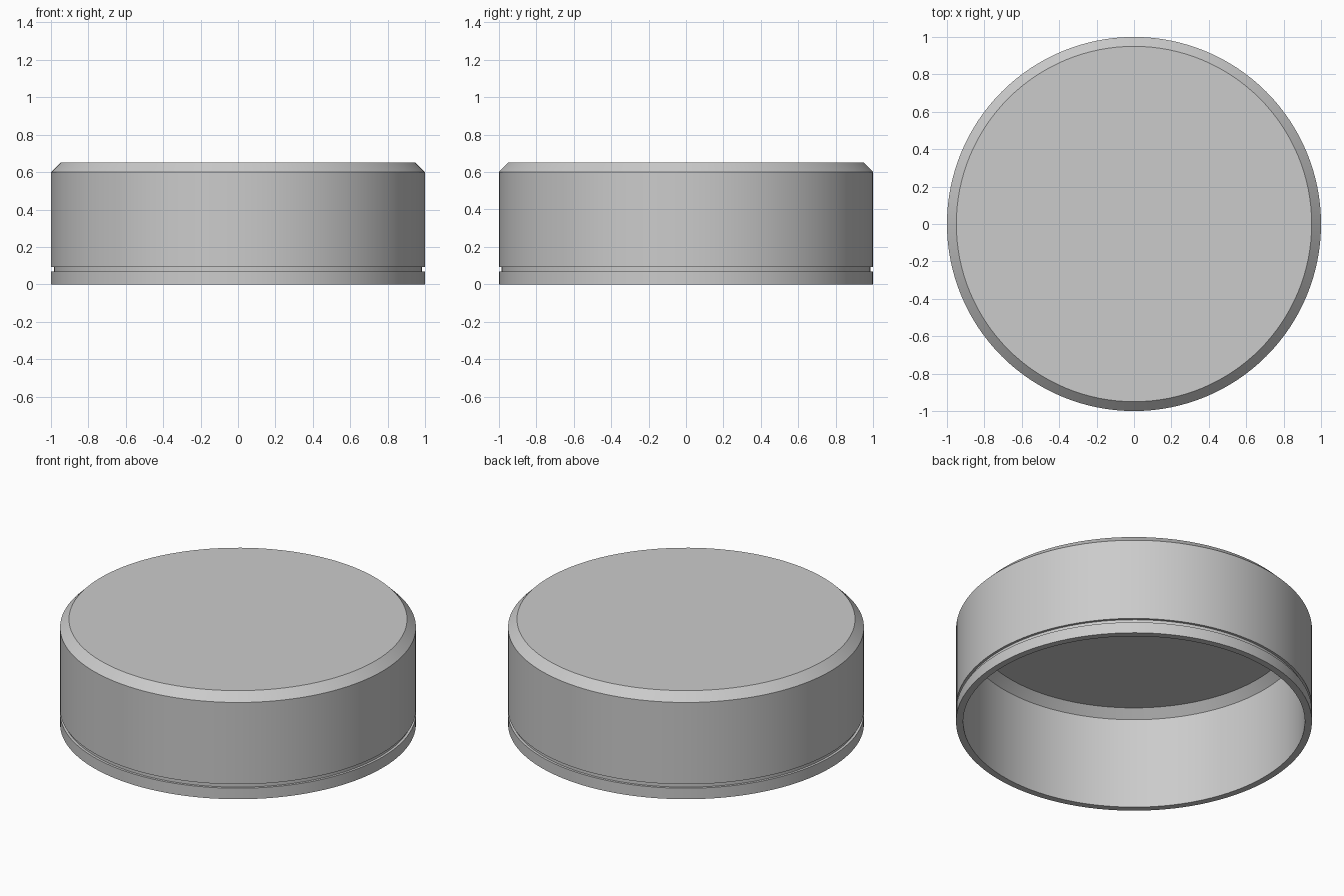
import bpy
import bmesh
from math import radians, tau
from mathutils import Vector

cube = bpy.data.objects.get("Cube")
if cube:
    bpy.data.objects.remove(cube, do_unlink=True)

SEGMENTS = 128

# Plain grey finish
grey = bpy.data.materials.new("grey")
grey.use_nodes = True
colour = (0.6, 0.6, 0.6, 1)
grey.diffuse_color = colour
grey.node_tree.nodes["Principled BSDF"].inputs["Base Color"].default_value = colour


def lathe(name, profile, material):
    """Revolve a (radius, height) profile around the z axis."""
    bm = bmesh.new()
    verts = [bm.verts.new((r, 0, z)) for r, z in profile]
    edges = [bm.edges.new(pair) for pair in zip(verts, verts[1:])]
    bmesh.ops.spin(bm, geom=verts + edges, cent=Vector(), axis=(0, 0, 1),
                   angle=tau, steps=SEGMENTS)
    bmesh.ops.remove_doubles(bm, verts=bm.verts, dist=0.0001)
    bmesh.ops.recalc_face_normals(bm, faces=bm.faces)
    mesh = bpy.data.meshes.new(name)
    bm.to_mesh(mesh)
    bm.free()
    mesh.materials.append(material)
    obj = bpy.data.objects.new(name, mesh)
    bpy.context.collection.objects.link(obj)
    bpy.ops.object.select_all(action="DESELECT")
    obj.select_set(True)
    bpy.context.view_layer.objects.active = obj
    bpy.ops.object.shade_smooth_by_angle(angle=radians(30))
    return obj


# Outside of the cap: top, bevel, side wall, narrow groove, bottom band
outside = [(0, 0.65), (0.95, 0.65), (1, 0.6), (1, 0.093),
           (0.985, 0.093), (0.985, 0.068), (1, 0.068), (1, 0)]
# Hollow inside: rim, inner wall, inner bevel, ceiling
inside = [(0.96, 0), (0.96, 0.567), (0.91, 0.615), (0, 0.615)]

lathe("cap", outside + inside, grey)
